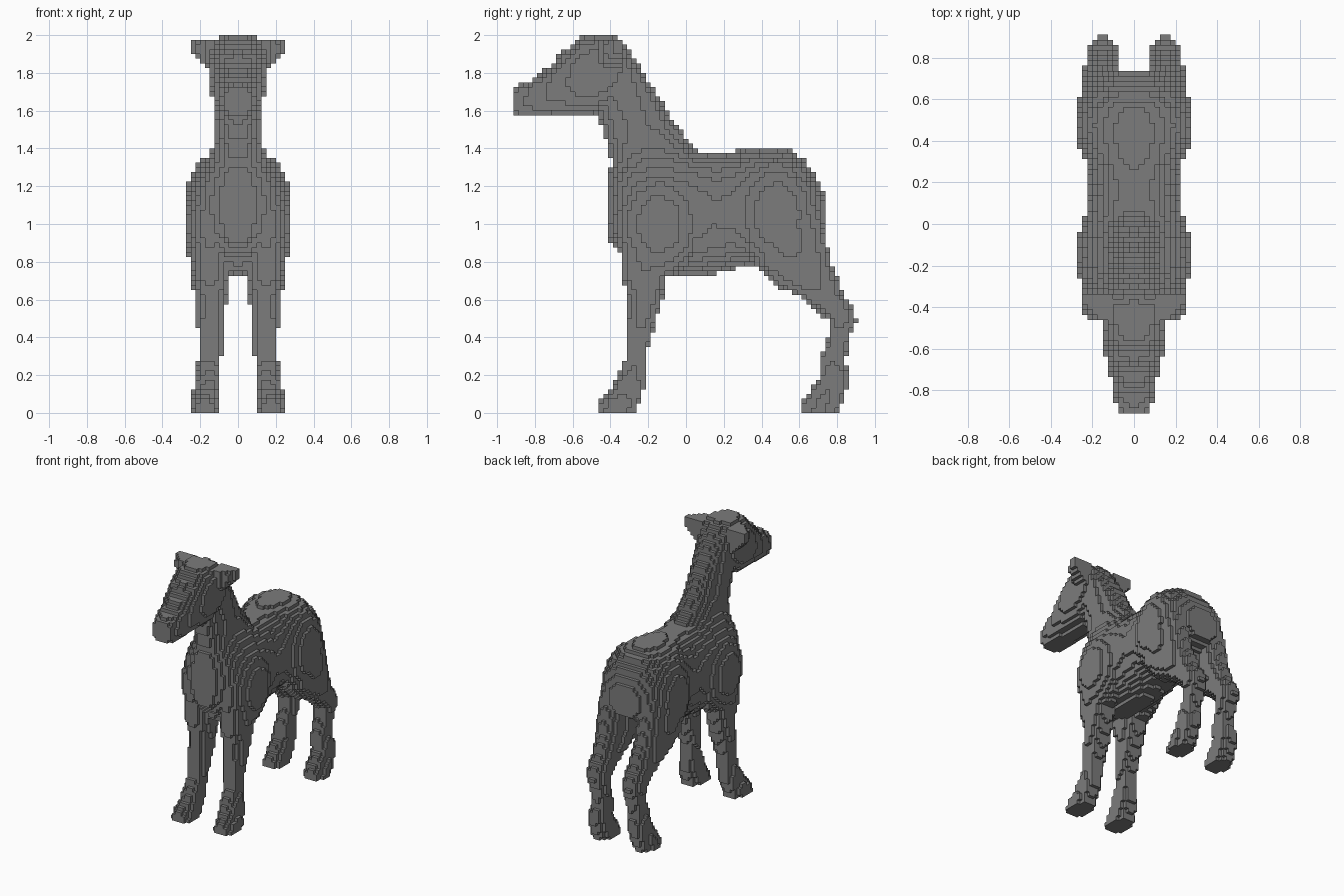
import bpy
import bmesh
from mathutils import Vector

CELL = 0.025
HALF_X, HALF_Y, TALL = 12, 37, 80

default = bpy.data.objects.get("Cube")
if default:
    bpy.data.objects.remove(default, do_unlink=True)

coat = bpy.data.materials.new("grey_coat")
coat.use_nodes = True
coat.diffuse_color = (0.2, 0.2, 0.2, 1)
coat.node_tree.nodes["Principled BSDF"].inputs["Base Color"].default_value = coat.diffuse_color


# Shape tests: each returns a function telling whether a point is inside
def blend(rows, t):
    """Interpolate the section rows at position t along the loft axis."""
    for low, high in zip(rows, rows[1:]):
        if low[0] <= t <= high[0]:
            f = (t - low[0]) / (high[0] - low[0])
            return [a + (b - a) * f for a, b in zip(low[1:], high[1:])]
    return None


def loft(axis, rows, power):
    """Superellipse sections (position, low, high, half_width, centre)."""
    def inside(p):
        x, y, z = p
        if axis == "z":
            along, a, b = z, y, x
        elif axis == "y":
            along, a, b = y, z, x
        else:
            along, a, b = x, y, z
        section = blend(rows, along)
        if section is None:
            return False
        low, high, half = section[:3]
        centre = section[3] if len(section) > 3 else 0
        u = abs(2 * a - low - high) / (high - low)
        v = abs(b - centre) / half
        return u ** power + v ** power <= 1
    return inside


def ellipsoid(centre, radii):
    def inside(p):
        return sum(((a - c) / r) ** 2 for a, c, r in zip(p, centre, radii)) <= 1
    return inside


# Torso, lofted from chest to rump
torso = loft("y", [
    (-.4, .9, 1.3, .1),
    (-.35, .85, 1.36, .18),
    (-.28, .76, 1.38, .23),
    (-.15, .72, 1.4, .25),
    (.05, .725, 1.39, .23),
    (.15, .73, 1.38, .215),
    (.25, .76, 1.385, .22),
    (.35, .78, 1.4, .25),
    (.45, .79, 1.405, .26),
    (.55, .85, 1.39, .26),
    (.62, .9, 1.35, .24),
    (.68, .93, 1.27, .21),
    (.73, .95, 1.17, .12)], 2.2)

# Neck, lofted upwards to the poll
neck = loft("z", [
    (1.15, -.39, .1, .22),
    (1.3, -.39, .12, .19),
    (1.38, -.41, .07, .145),
    (1.44, -.425, .02, .125),
    (1.53, -.455, -.06, .115),
    (1.7, -.5, -.16, .12),
    (1.84, -.5, -.25, .13),
    (1.93, -.52, -.31, .13),
    (2, -.5, -.39, .09)], 2.2)

# Head, lofted from muzzle to poll
head = loft("y", [
    (-.92, 1.57, 1.725, .08),
    (-.85, 1.565, 1.745, .09),
    (-.73, 1.575, 1.83, .115),
    (-.64, 1.58, 1.925, .135),
    (-.56, 1.58, 1.99, .15),
    (-.48, 1.585, 2.01, .155),
    (-.4, 1.62, 2.01, .15),
    (-.33, 1.72, 1.95, .13)], 2.5)

# Ear, a flat wedge pointing sideways
ear = loft("x", [
    (.1, -.48, -.325, .11, 1.87),
    (.17, -.46, -.325, .065, 1.91),
    (.22, -.42, -.325, .04, 1.93),
    (.26, -.37, -.325, .025, 1.95)], 8)

# Legs, lofted upwards from the hoof
front_leg = loft("z", [
    (0, -.475, -.265, .07, .175),
    (.06, -.455, -.25, .07, .175),
    (.125, -.395, -.22, .065, .165),
    (.2, -.36, -.215, .06, .155),
    (.28, -.325, -.215, .06, .15),
    (.39, -.31, -.19, .065, .145),
    (.5, -.31, -.155, .075, .14),
    (.63, -.31, -.12, .08, .14),
    (.72, -.335, -.1, .09, .145),
    (.95, -.34, -.03, .1, .15)], 2.6)
hind_leg = loft("z", [
    (0, .605, .8, .07, .17),
    (.04, .605, .82, .07, .17),
    (.1, .645, .845, .07, .17),
    (.18, .7, .865, .065, .165),
    (.28, .71, .845, .06, .15),
    (.39, .75, .865, .06, .145),
    (.49, .75, .905, .07, .15),
    (.55, .68, .885, .075, .15),
    (.62, .6, .84, .085, .15),
    (.665, .49, .82, .09, .15),
    (.72, .415, .8, .095, .155),
    (.785, .36, .77, .1, .16),
    (.95, .33, .73, .105, .165),
    (1.2, .35, .68, .08, .16)], 2.3)

# Muscle masses on shoulder and haunch
shoulder = ellipsoid((.15, -.14, 1), (.13, .23, .29))
haunch = ellipsoid((.15, .48, 1.05), (.135, .22, .3))

# Paired parts are sampled on |x| and split into left and right
parts = [
    ("head", head, False), ("ear", ear, True), ("neck", neck, False),
    ("torso", torso, False), ("shoulder", shoulder, True),
    ("haunch", haunch, True), ("front_leg", front_leg, True),
    ("hind_leg", hind_leg, True)]


def cell_centre(cell):
    i, j, k = cell
    return (i + .5) * CELL, j * CELL, (k + .5) * CELL


# Give every block to the first part that holds its centre
owner = {}
for i in range(HALF_X):
    for j in range(-HALF_Y, HALF_Y + 1):
        for k in range(TALL):
            point = cell_centre((i, j, k))
            for name, inside, paired in parts:
                if inside(point):
                    owner[i, j, k] = name + "_left" if paired else name
                    owner[-1 - i, j, k] = name + "_right" if paired else name
                    break


def block_face(cell, axis, sign):
    """Corners of one block side, wound so that it faces outwards."""
    u, v = (axis + 1) % 3, (axis + 2) % 3
    corners = []
    for du, dv in ((0, 0), (1, 0), (1, 1), (0, 1)):
        corner = list(cell)
        corner[axis] += sign > 0
        corner[u] += du
        corner[v] += dv
        corners.append(tuple(corner))
    return corners if sign > 0 else corners[::-1]


# Build the outer block sides of each part
for part in sorted(set(owner.values())):
    bm = bmesh.new()
    verts = {}
    for cell in [c for c, holder in owner.items() if holder == part]:
        for axis in range(3):
            for sign in (-1, 1):
                beside = list(cell)
                beside[axis] += sign
                if tuple(beside) in owner:
                    continue
                corners = block_face(cell, axis, sign)
                for c in corners:
                    if c not in verts:
                        verts[c] = bm.verts.new(Vector((c[0], c[1] - .5, c[2])) * CELL)
                bm.faces.new([verts[c] for c in corners])
    mesh = bpy.data.meshes.new(part)
    bm.to_mesh(mesh)
    bm.free()
    mesh.materials.append(coat)
    bpy.context.collection.objects.link(bpy.data.objects.new(part, mesh))
